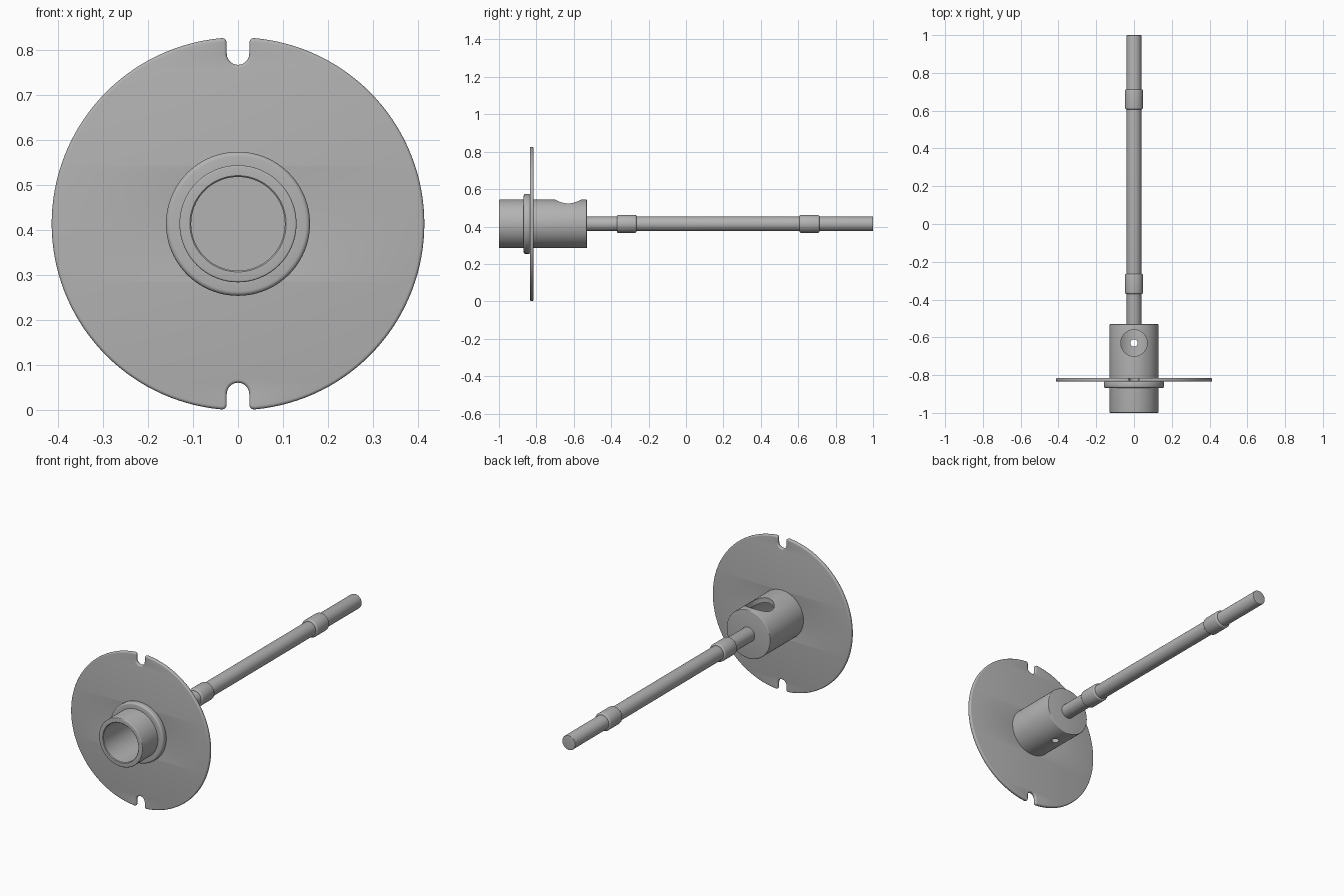
import bpy
import bmesh
import math
from mathutils import Matrix, Vector

if "Cube" in bpy.data.objects:
    bpy.data.objects.remove(bpy.data.objects["Cube"])

AXIS_Z = 0.414   # height of the shaft axis
SEGMENTS = 96

grey = bpy.data.materials.new("plain grey")
grey.use_nodes = True
grey.diffuse_color = (0.45, 0.45, 0.45, 1)
grey.node_tree.nodes["Principled BSDF"].inputs["Base Color"].default_value = grey.diffuse_color


def smooth(obj):
    bpy.ops.object.select_all(action="DESELECT")
    obj.select_set(True)
    bpy.context.view_layer.objects.active = obj
    bpy.ops.object.shade_smooth_by_angle(angle=math.radians(32))


def make_object(name, bm):
    bmesh.ops.remove_doubles(bm, verts=bm.verts, dist=1e-5)
    bmesh.ops.recalc_face_normals(bm, faces=bm.faces)
    mesh = bpy.data.meshes.new(name)
    bm.to_mesh(mesh)
    bm.free()
    mesh.materials.append(grey)
    obj = bpy.data.objects.new(name, mesh)
    bpy.context.collection.objects.link(obj)
    return obj


def lathe(name, profile, closed=False):
    """Turn (radius, y) points around the shaft axis."""
    bm = bmesh.new()
    verts = [bm.verts.new((r, y, AXIS_Z)) for r, y in profile]
    edges = [bm.edges.new(pair) for pair in zip(verts, verts[1:])]
    if closed:
        edges.append(bm.edges.new((verts[-1], verts[0])))
    bmesh.ops.spin(bm, geom=verts + edges, cent=(0, 0, AXIS_Z), axis=(0, 1, 0),
                   angle=math.tau, steps=SEGMENTS, use_duplicate=False)
    return make_object(name, bm)


def rounded(r, y, b, dr, dy, steps=4):
    """Quarter round at an outer corner, from the end face to the side wall."""
    points = []
    for i in range(steps + 1):
        a = math.pi / 2 * i / steps
        points.append((r + dr * b * (1 - math.sin(a)), y + dy * b * (1 - math.cos(a))))
    return points


def turned_bar(name, r, y0, y1, b, bore=0):
    """Solid bar, or ring when bore is given, with rounded outer ends."""
    front = rounded(r, y0, b, -1, 1)
    back = rounded(r, y1, b, -1, -1)[::-1]
    obj = lathe(name, [(bore, y0)] + front + back + [(bore, y1)], closed=bore > 0)
    smooth(obj)
    return obj


# Hub: cup open at the front, with a wide top port and a small drain hole
HUB_R, BORE_R = 0.13, 0.104
hub = lathe("hub_cup", [(0, -0.555), (BORE_R, -0.555), (BORE_R, -0.997), (BORE_R + 0.003, -1)]
            + rounded(HUB_R, -1, 0.004, -1, 1) + rounded(HUB_R, -0.53, 0.004, -1, -1)[::-1]
            + [(0, -0.53)])


def drill(target, radius, z0, z1, y):
    bm = bmesh.new()
    bmesh.ops.create_cone(bm, cap_ends=True, segments=64, radius1=radius, radius2=radius,
                          depth=z1 - z0, matrix=Matrix.Translation((0, y, (z0 + z1) / 2)))
    cutter = make_object("drill_cutter", bm)
    cutter.hide_render = True
    mod = target.modifiers.new("drill", "BOOLEAN")
    mod.operation = "DIFFERENCE"
    mod.solver = "EXACT"
    mod.object = cutter
    bpy.context.view_layer.objects.active = target
    bpy.ops.object.modifier_apply(modifier=mod.name)
    bpy.data.objects.remove(cutter)


drill(hub, 0.07, AXIS_Z, AXIS_Z + 0.3, -0.63)
drill(hub, 0.019, AXIS_Z - 0.3, AXIS_Z, -0.63)
smooth(hub)

# Collar ring in front of the disc, shaft and its two sleeves
turned_bar("collar", 0.16, -0.868, -0.832, 0.01, bore=0.125)
turned_bar("shaft", 0.039, -0.54, 1.0, 0.003)
turned_bar("front_sleeve", 0.048, -0.37, -0.265, 0.008, bore=0.036)
turned_bar("rear_sleeve", 0.048, 0.607, 0.713, 0.008, bore=0.036)

# Disc outline: one quarter with half a rounded slot, then mirrored
DISC_R, SLOT_R, SLOT_BASE, FILLET = 0.414, 0.025, 0.353, 0.013
quarter = []
for i in range(9):
    a = math.pi / 2 * i / 8
    quarter.append(Vector((SLOT_R * math.sin(a), SLOT_BASE + SLOT_R * (1 - math.cos(a)))))
corner = Vector((SLOT_R, math.sqrt(DISC_R ** 2 - SLOT_R ** 2)))
start = corner - Vector((0, FILLET))
end_x = SLOT_R + FILLET
end = Vector((end_x, math.sqrt(DISC_R ** 2 - end_x ** 2)))
for i in range(7):
    t = i / 6
    quarter.append(start * (1 - t) ** 2 + corner * 2 * t * (1 - t) + end * t ** 2)
first = math.asin(end_x / DISC_R)
for i in range(1, 33):
    a = first + (math.pi / 2 - first) * i / 32
    quarter.append(Vector((DISC_R * math.sin(a), DISC_R * math.cos(a))))
half = quarter + [Vector((p.x, -p.y)) for p in quarter[-2::-1]]
outline = half + [Vector((-p.x, p.y)) for p in half[-2:0:-1]]
hole = [Vector((0.12 * math.cos(math.tau * i / 64), 0.12 * math.sin(math.tau * i / 64)))
        for i in range(64)]

# Slotted disc: filled outline with rounded rims
curve = bpy.data.curves.new("slotted_disc", "CURVE")
curve.dimensions = "2D"
curve.fill_mode = "BOTH"
curve.bevel_depth = 0.007
curve.bevel_resolution = 3
curve.offset = -0.007
curve.extrude = 0.003
for loop in (outline, hole):
    spline = curve.splines.new("POLY")
    spline.points.add(len(loop) - 1)
    for point, p in zip(spline.points, loop):
        point.co = (p.x, p.y, 0, 1)
    spline.use_cyclic_u = True
helper = bpy.data.objects.new("disc_outline", curve)
bpy.context.collection.objects.link(helper)
bpy.context.view_layer.update()
evaluated = helper.evaluated_get(bpy.context.evaluated_depsgraph_get())
bm = bmesh.new()
bm.from_mesh(evaluated.to_mesh())
bm.transform(Matrix.Translation((0, -0.825, AXIS_Z)) @ Matrix.Rotation(math.pi / 2, 4, "X"))
bpy.data.objects.remove(helper)
smooth(make_object("slotted_disc", bm))
